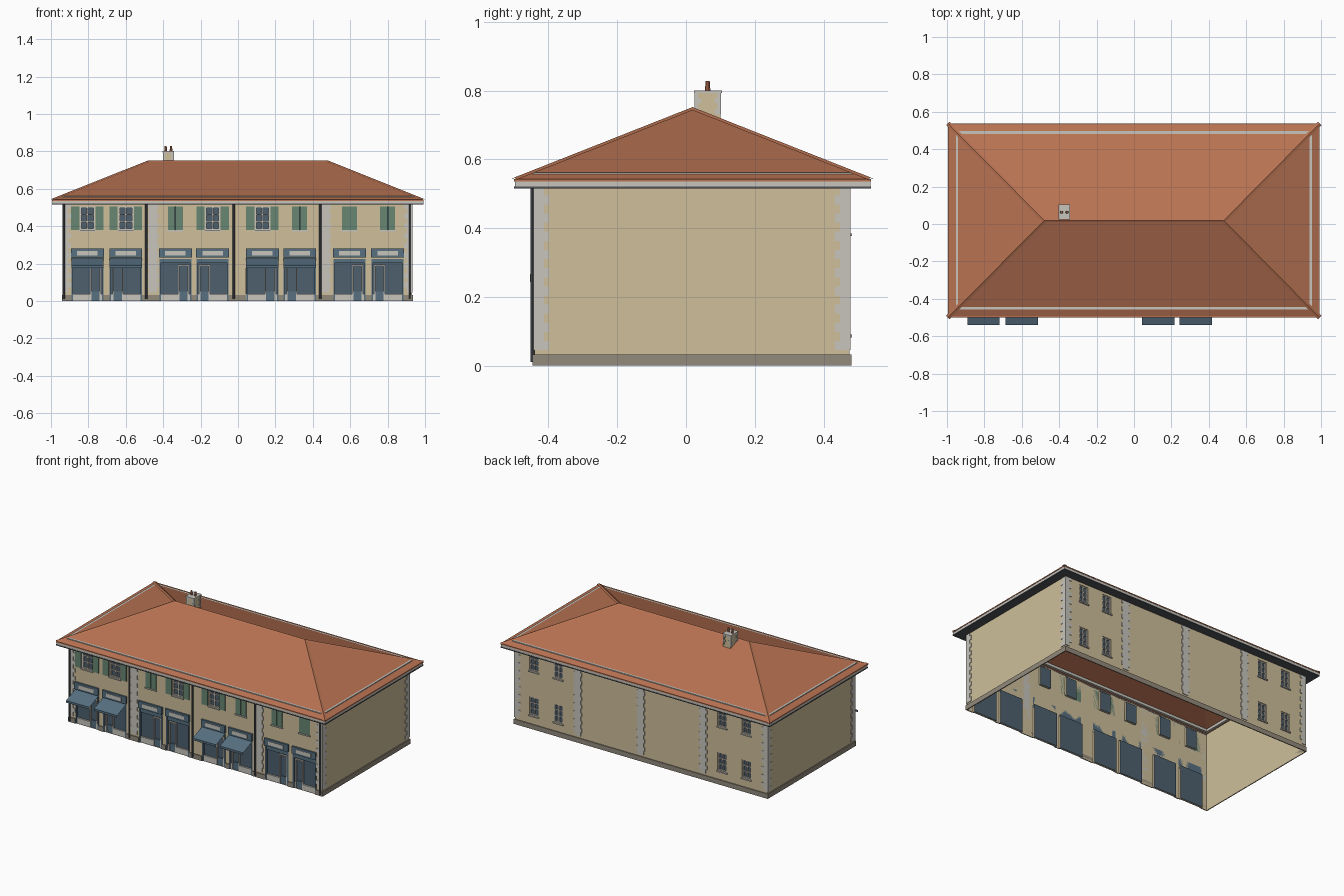
import bpy, bmesh
from mathutils import Vector

cube = bpy.data.objects.get("Cube")
if cube:
    bpy.data.objects.remove(cube, do_unlink=True)


def material(name, r, g, b):
    m = bpy.data.materials.new(name)
    m.use_nodes = True
    m.diffuse_color = (r, g, b, 1)
    bsdf = m.node_tree.nodes["Principled BSDF"]
    bsdf.inputs["Base Color"].default_value = (r, g, b, 1)
    bsdf.inputs["Roughness"].default_value = 0.9
    return m


render = material("tan_render", 0.62, 0.52, 0.33)
stone = material("pale_stone", 0.58, 0.56, 0.51)
base = material("plinth_stone", 0.29, 0.255, 0.2)
tile = material("terracotta", 0.48, 0.17, 0.085)
glass = material("dark_glass", 0.075, 0.115, 0.155)
paint = material("slate_blue_paint", 0.095, 0.16, 0.22)
green = material("green_shutter", 0.14, 0.24, 0.17)
metal = material("dark_metal", 0.08, 0.085, 0.1)


def finish(name, bm, *mats):
    me = bpy.data.meshes.new(name)
    bm.to_mesh(me)
    bm.free()
    for m in mats:
        me.materials.append(m)
    ob = bpy.data.objects.new(name, me)
    bpy.context.scene.collection.objects.link(ob)
    return ob


def quad(bm, pts, facing=None, index=0):
    f = bm.faces.new([bm.verts.new(p) for p in pts])
    f.normal_update()
    if facing and f.normal.dot(Vector(facing)) < 0:
        f.normal_flip()
    f.material_index = index
    return f


def boxes(name, mat, items):
    """One object from boxes given as (x0, x1, y0, y1, z0, z1)."""
    bm = bmesh.new()
    for x0, x1, y0, y1, z0, z1 in items:
        vs = bmesh.ops.create_cube(bm, size=1)["verts"]
        for v in vs:
            v.co = ((x0, x1)[v.co.x > 0], (y0, y1)[v.co.y > 0], (z0, z1)[v.co.z > 0])
    bmesh.ops.recalc_face_normals(bm, faces=bm.faces)
    return finish(name, bm, mat)


def pierced_wall(name, y, out, openings, depth=0.014):
    """Thin wall with glazed recesses; out is the sign of the outward y."""
    bm = bmesh.new()
    xs = sorted({L, R} | {v for o in openings for v in o[:2]})
    zs = sorted({0, TOP} | {v for o in openings for v in o[2:]})
    for x0, x1 in zip(xs, xs[1:]):
        for z0, z1 in zip(zs, zs[1:]):
            cx, cz = (x0 + x1) / 2, (z0 + z1) / 2
            if not any(a < cx < b and c < cz < d for a, b, c, d in openings):
                quad(bm, [(x0, y, z0), (x1, y, z0), (x1, y, z1), (x0, y, z1)], (0, out, 0))
    yi = y - out * depth
    for a, b, c, d in openings:
        ring = [(a, c), (b, c), (b, d), (a, d)]
        quad(bm, [(x, yi, z) for x, z in ring], (0, out, 0), 1)
        for (xa, za), (xb, zb) in zip(ring, ring[1:] + ring[:1]):
            centre = ((a + b) / 2 - (xa + xb) / 2, 0, (c + d) / 2 - (za + zb) / 2)
            quad(bm, [(xa, y, za), (xb, y, zb), (xb, yi, zb), (xa, yi, za)], centre)
    bmesh.ops.remove_doubles(bm, verts=bm.verts, dist=1e-5)
    finish(name, bm, render, glass)


def span(y, a, b):
    return min(y + a, y + b), max(y + a, y + b)


def window_bars(x, y, out, z0, z1, half):
    """Casement frame: jambs, mullion, rails and glazing bars."""
    ys = span(y, -out * 0.013, -out * 0.004)
    bars = [(x + s * half - 0.004, x + s * half + 0.004, *ys, z0, z1) for s in (-0.9, 0, 0.9)]
    for t in (0.03, 0.35, 0.66, 0.97):
        z = z0 + t * (z1 - z0)
        bars.append((x - half, x + half, *ys, z - 0.003, z + 0.003))
    return bars


L, R, FRONT, BACK, TOP = -0.935, 0.93, -0.44, 0.475, 0.525
bays = [-0.805, -0.6, -0.335, -0.136, 0.13, 0.33, 0.596, 0.8]
open_bays = {0, 1, 3, 4}
awning_bays = {0, 1, 4, 5}
HALF, WIN = 0.086, 0.04
UP0, UP1, SHOP = 0.38, 0.505, 0.225
back_xs = [-0.78, -0.6, 0.61, 0.79]
back_rows = [(0.09, 0.21), (0.385, 0.5)]
BW = 0.033

# Walls
pierced_wall("front_wall", FRONT, -1,
             [(x - WIN, x + WIN, UP0, UP1) for x in bays]
             + [(x - HALF, x + HALF, 0, SHOP) for x in bays])
pierced_wall("back_wall", BACK, 1,
             [(x - BW, x + BW, a, b) for x in back_xs for a, b in back_rows])
for name, x, s in (("left_wall", R, 1), ("right_wall", L, -1)):
    bm = bmesh.new()
    quad(bm, [(x, FRONT, 0), (x, BACK, 0), (x, BACK, TOP), (x, FRONT, TOP)], (s, 0, 0))
    finish(name, bm, render)

# Plinth, broken by the shopfronts
edges = [L - 0.006] + [x + s * HALF for x in bays for s in (-1, 1)] + [R + 0.006]
boxes("plinth", base,
      [(a, b, FRONT - 0.006, FRONT, 0, 0.032) for a, b in zip(edges[::2], edges[1::2])]
      + [(L - 0.006, R + 0.006, BACK, BACK + 0.006, 0, 0.032),
         (L - 0.006, L, FRONT, BACK, 0, 0.032), (R, R + 0.006, FRONT, BACK, 0, 0.032)])

# Quoins at the corners and pilaster strips between houses
blocks, T = [], 0.004
COURSE = 0.0265
for i in range(18):
    z0 = 0.045 + i * COURSE
    z1 = z0 + COURSE
    a, b = (0.042, 0.027) if i % 2 else (0.027, 0.042)
    for x, sx in ((L, 1), (R, -1)):
        for y, sy in ((FRONT, 1), (BACK, -1)):
            blocks.append((*span(x, -sx * T, sx * a), *span(y, -sy * T, 0), z0, z1))
            blocks.append((*span(x, -sx * T, 0), *span(y, -sy * T, sy * b), z0, z1))
    w = 0.03 if i % 2 else 0.021
    blocks += [(x - w, x + w, FRONT - T, FRONT, z0, z1) for x in (-0.455, 0.467)]
    blocks += [(x - w, x + w, BACK, BACK + T, z0, z1) for x in (-0.46, 0.0, 0.465)]
boxes("quoins", stone, blocks)

# Upper front windows and all back windows
bars, sills, shutters = [], [], []
for i, x in enumerate(bays):
    sills.append((x - WIN - 0.004, x + WIN + 0.004, FRONT - 0.007, FRONT, UP0 - 0.008, UP0))
    if i in open_bays:
        bars += window_bars(x, FRONT, -1, UP0, UP1, WIN)
        leaves = [(x - 0.087, x - WIN - 0.003), (x + WIN + 0.003, x + 0.087)]
        depth = (FRONT - 0.006, FRONT)
    else:
        leaves = [(x - WIN, x - 0.001), (x + 0.001, x + WIN)]
        depth = (FRONT - 0.002, FRONT + 0.005)
    shutters += [(a, b, *depth, UP0, UP1) for a, b in leaves]
for x in back_xs:
    for z0, z1 in back_rows:
        bars += window_bars(x, BACK, 1, z0, z1, BW)
        sills.append((x - BW - 0.005, x + BW + 0.005, BACK, BACK + 0.008, z0 - 0.008, z0))
boxes("window_frames", stone, bars)
boxes("window_sills", stone, sills)
boxes("shutters", green, shutters)

# Shopfronts: stall riser, door frame, painted posts, fascia board and plate
risers, doors, posts, boards, plates = [], [], [], [], []
for i, x in enumerate(bays):
    s = -1 if i % 2 else 1
    ys = (FRONT + 0.002, FRONT + 0.013)
    d0, d1 = sorted((x + s * 0.014, x + s * 0.072))
    for a, b in ((x - HALF, d0), (d1, x + HALF)):
        risers.append((a, b, *ys, 0, 0.038))
    doors += [(d0, d0 + 0.007, *ys, 0, 0.195), (d1 - 0.007, d1, *ys, 0, 0.195),
              (d0, d1, *ys, 0.188, 0.195)]
    posts += [(x + t * HALF - 0.004, x + t * HALF + 0.004, FRONT - 0.003, FRONT + 0.01, 0, SHOP)
              for t in (-0.95, 0.95)]
    posts += [(x - HALF, x + HALF, FRONT, FRONT + 0.012, 0.203, SHOP),
              (d0 + 0.007, d1 - 0.007, FRONT + 0.008, FRONT + 0.013, 0, 0.05)]
    boards.append((x - HALF - 0.002, x + HALF + 0.002, FRONT - 0.012, FRONT, 0.232, 0.28))
    plates.append((x - 0.055, x + 0.055, FRONT - 0.014, FRONT - 0.012, 0.243, 0.267))
boxes("stall_risers", stone, risers)
boxes("door_frames", stone, doors)
boxes("shop_posts", paint, posts)
boxes("shop_fascia_boards", paint, boards)
boxes("shop_plates", stone, plates)

# Awnings: thin sheet with a hanging valance
bm = bmesh.new()
for i in awning_bays:
    a, b = bays[i] - HALF, bays[i] + HALF
    for (y0, z0), (y1, z1) in (((FRONT, 0.229), (-0.54, 0.19)), ((-0.54, 0.19), (-0.54, 0.176))):
        quad(bm, [(a, y0, z0), (b, y0, z0), (b, y1, z1), (a, y1, z1)], (0, -1, 0.1))
finish("awnings", bm, paint)

# Downpipes
bm = bmesh.new()
for x in (L + 0.004, -0.49, -0.023, 0.44, R - 0.01):
    made = bmesh.ops.create_cone(bm, cap_ends=True, segments=8, radius1=0.006,
                                 radius2=0.006, depth=0.505)
    bmesh.ops.translate(bm, verts=made["verts"], vec=(x, FRONT - 0.007, 0.2625))
finish("downpipes", bm, metal)

# Hipped roof
EX0, EX1, EY0, EY1, EZ = -0.995, 0.993, -0.5, 0.538, 0.54
RX, RY, RZ = 0.48, 0.019, 0.745
c = [Vector(p) for p in ((EX0, EY0, EZ), (EX1, EY0, EZ), (EX1, EY1, EZ), (EX0, EY1, EZ))]
ra, rb = Vector((-RX, RY, RZ)), Vector((RX, RY, RZ))
bm = bmesh.new()
for pts in ((c[0], c[1], rb, ra), (c[1], c[2], rb), (c[2], c[3], ra, rb), (c[3], c[0], ra)):
    quad(bm, pts, (0, 0, 1))
finish("roof", bm, tile)

# Ridge and hip tiles: low tent-shaped cappings
bm = bmesh.new()
up = Vector((0, 0, 0.007))
for p, q, w in ((c[0], ra, 0.013), (c[3], ra, 0.013), (c[1], rb, 0.013), (c[2], rb, 0.013),
                (ra, rb, 0.009)):
    side = (q - p).cross(Vector((0, 0, 1))).normalized() * w
    for s in (side, -side):
        quad(bm, [p + up, q + up, q + s + up * 0.2, p + s + up * 0.2], (0, 0, 1))
finish("ridge_tiles", bm, tile)


def frame(name, mat, x0, x1, y0, y1, t, z0, z1):
    """Rectangular ring, t wide, measured inward from its outer edge."""
    boxes(name, mat, [(x0, x1, y0, y0 + t, z0, z1), (x0, x1, y1 - t, y1, z0, z1),
                      (x0, x0 + t, y0 + t, y1 - t, z0, z1), (x1 - t, x1, y0 + t, y1 - t, z0, z1)])


# Eaves: dark soffit, pale fascia, tile edge and the pale band on the slope
frame("soffit", metal, EX0, EX1, EY0, EY1, 0.06, 0.515, 0.521)
frame("eaves_fascia", stone, EX0 + 0.002, EX1 - 0.002, EY0 + 0.002, EY1 - 0.002, 0.01, 0.521, 0.536)
frame("tile_edge", tile, EX0, EX1, EY0, EY1, 0.008, 0.536, 0.543)
frame("roof_band", stone, EX0 + 0.042, EX1 - 0.042, EY0 + 0.042, EY1 - 0.042, 0.016, 0.545, 0.562)

# Chimney with corner stones, cap and two pots
CX0, CX1, CY0, CY1 = -0.4, -0.345, 0.027, 0.1
boxes("chimney_stack", render, [(CX0, CX1, CY0, CY1, 0.69, 0.795)])
boxes("chimney_corner_stones", stone,
      [(*span(x, -sx * 0.002, sx * w), *span(y, -sy * 0.002, sy * (0.024 - w)), z, z + 0.016)
       for x, sx in ((CX0, 1), (CX1, -1)) for y, sy in ((CY0, 1), (CY1, -1))
       for z, w in ((0.73, 0.008), (0.746, 0.016), (0.762, 0.008), (0.778, 0.016))])
boxes("chimney_cap", stone, [(CX0 - 0.004, CX1 + 0.004, CY0 - 0.004, CY1 + 0.004, 0.793, 0.801)])
bm = bmesh.new()
for x in (-0.387, -0.358):
    made = bmesh.ops.create_cone(bm, cap_ends=True, segments=10, radius1=0.008,
                                 radius2=0.006, depth=0.028)
    bmesh.ops.translate(bm, verts=made["verts"], vec=(x, 0.063, 0.814))
finish("chimney_pots", bm, tile)
